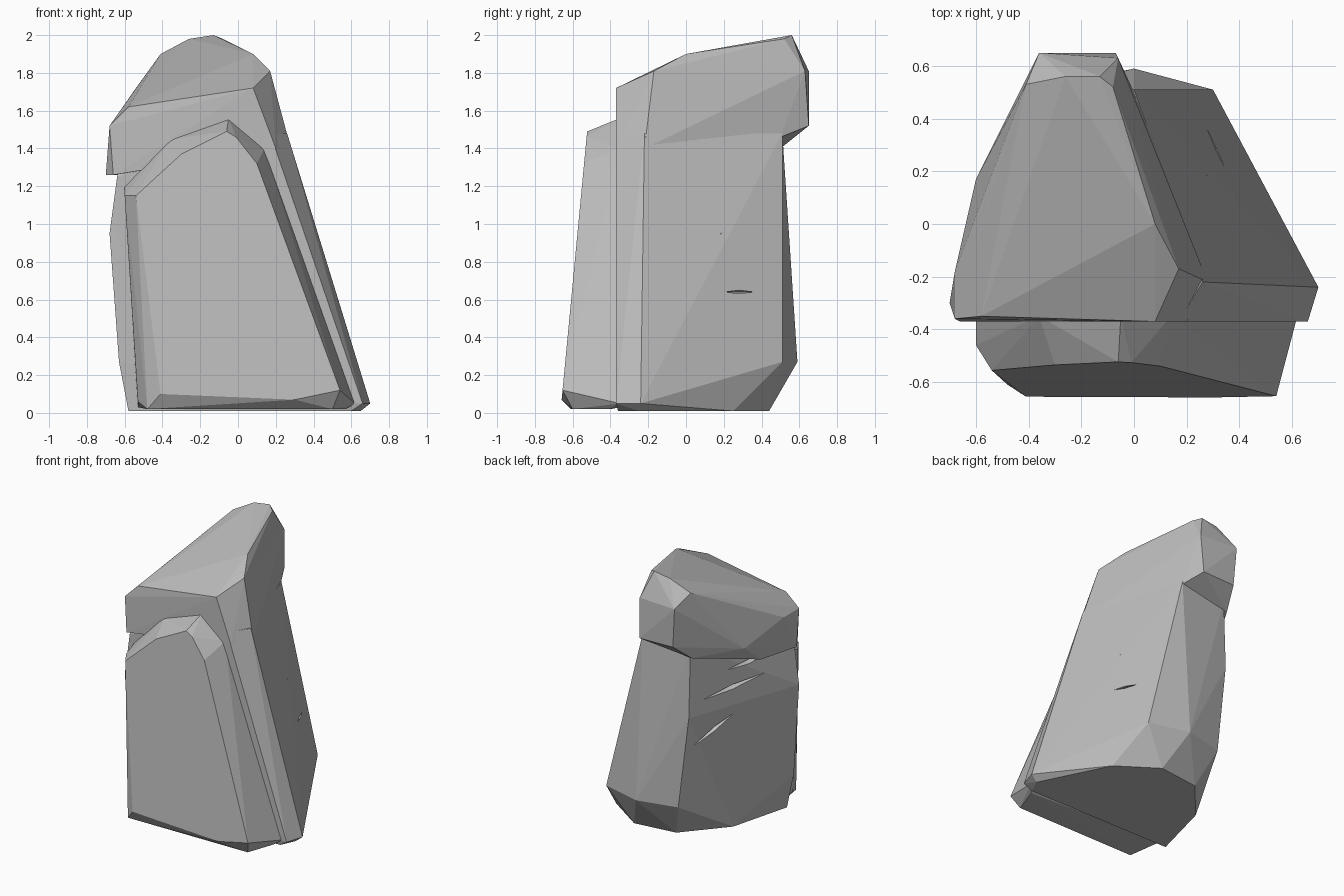
import bpy
import bmesh
from mathutils import Vector

cube = bpy.data.objects.get("Cube")
if cube:
    bpy.data.objects.remove(cube, do_unlink=True)

# Single stone colour
stone = bpy.data.materials.new("grey stone")
stone.use_nodes = True
grey = (0.5, 0.5, 0.5, 1.0)
stone.diffuse_color = grey
stone.node_tree.nodes["Principled BSDF"].inputs["Base Color"].default_value = grey


def hull_object(name, points):
    """Flat-faced boulder: the convex shell around a few corner points."""
    bm = bmesh.new()
    for point in points:
        bm.verts.new(point)
    result = bmesh.ops.convex_hull(bm, input=bm.verts[:])
    loose = {item for item in result["geom_interior"] + result["geom_unused"]
             if isinstance(item, bmesh.types.BMVert)}
    bmesh.ops.delete(bm, geom=list(loose), context="VERTS")
    bmesh.ops.dissolve_limit(bm, angle_limit=0.03, verts=bm.verts[:], edges=bm.edges[:])
    bmesh.ops.recalc_face_normals(bm, faces=bm.faces[:])
    mesh = bpy.data.meshes.new(name)
    bm.to_mesh(mesh)
    bm.free()
    mesh.materials.append(stone)
    obj = bpy.data.objects.new(name, mesh)
    bpy.context.collection.objects.link(obj)
    return obj


def section(z, outline):
    return [(x, y, z) for x, y in outline]


def crack(target, start, end, depth=0.06, opening=0.02):
    """Cut a thin tapering gash between two points on the surface."""
    start, end = Vector(start), Vector(end)
    middle = (start + end) / 2
    inward = Vector((depth, 0, 0))
    up = Vector((0, 0, opening))
    cutter = hull_object("crack_cutter", [start, end, middle + up, middle - up,
                                          middle + inward, middle - inward])
    cutter.hide_render = True
    cut = target.modifiers.new("crack", "BOOLEAN")
    cut.operation = "DIFFERENCE"
    cut.solver = "EXACT"
    cut.object = cutter
    bpy.context.view_layer.objects.active = target
    bpy.ops.object.modifier_apply(modifier=cut.name)
    bpy.data.objects.remove(cutter, do_unlink=True)


# Main body: leaning column narrowing upwards, with an undercut foot
body = hull_object(
    "main_body",
    section(0.01, [(0.6, -0.36), (0.65, -0.25), (0.4, 0.25), (0.12, 0.44),
                   (-0.2, 0.4), (-0.46, 0.1), (-0.58, -0.36)])
    + section(0.05, [(0.66, -0.37), (0.7, -0.24)])
    + section(0.27, [(0.3, 0.51), (0.0, 0.59), (-0.3, 0.52), (-0.63, -0.37)])
    + section(0.95, [(-0.68, -0.36), (-0.38, 0.51)])
    + section(1.25, [(-0.64, -0.36)])
    + section(1.48, [(0.17, -0.37), (0.26, -0.22), (0.0, 0.51),
                     (-0.38, 0.49), (-0.58, -0.3)]))

# Cap: overhanging block with a top sloping down to the front
cap = hull_object(
    "overhanging_cap",
    section(1.26, [(-0.66, -0.37), (-0.7, -0.3), (-0.62, 0.0)])
    + section(1.4, [(-0.6, 0.17), (-0.4, 0.5), (0.2, -0.37), (0.28, -0.22)])
    + section(1.46, [(0.0, 0.5)])
    + section(1.52, [(-0.34, 0.64), (-0.07, 0.65), (-0.68, -0.36), (-0.68, -0.18)])
    + section(1.62, [(-0.58, -0.35)])
    + section(1.72, [(0.08, -0.37), (-0.54, 0.15)])
    + section(1.81, [(0.17, -0.17), (-0.36, 0.65), (-0.06, 0.63)])
    + section(1.9, [(0.08, 0.0), (-0.41, 0.53)])
    + section(1.98, [(-0.26, 0.56), (-0.08, 0.52)])
    + section(2.0, [(-0.13, 0.56)]))

# Front slab: tilted front plate with chamfered edges
face = [(-0.41, 0.1), (0.3, 0.07), (0.54, 0.12), (0.1, 1.32),
        (-0.01, 1.46), (-0.06, 1.49), (-0.3, 1.37), (-0.54, 1.15)]
rim = [(-0.53, 0.03), (0.62, 0.05), (0.14, 1.4), (-0.05, 1.56),
       (-0.36, 1.45), (-0.6, 1.2)]
slab = hull_object(
    "front_slab",
    [(x, 0.095 * z - 0.665, z) for x, z in face]
    + [(x, -0.35, z) for x, z in rim]
    + [(-0.6, -0.46, 1.15), (-0.53, -0.5, 0.06)]
    + section(0.02, [(-0.48, -0.61), (0.5, -0.6), (0.57, -0.4)]))

# Weathered gashes on both flanks
for ends in [((0.36, 0.1, 0.64), (0.2, 0.46, 0.64)),
             ((0.26, 0.13, 0.9), (0.18, 0.24, 1.0)),
             ((-0.38, 0.47, 0.72), (-0.5, 0.12, 0.9)),
             ((-0.41, 0.45, 1.05), (-0.6, -0.12, 1.12)),
             ((-0.48, 0.25, 1.22), (-0.62, -0.2, 1.25))]:
    crack(body, *ends)
